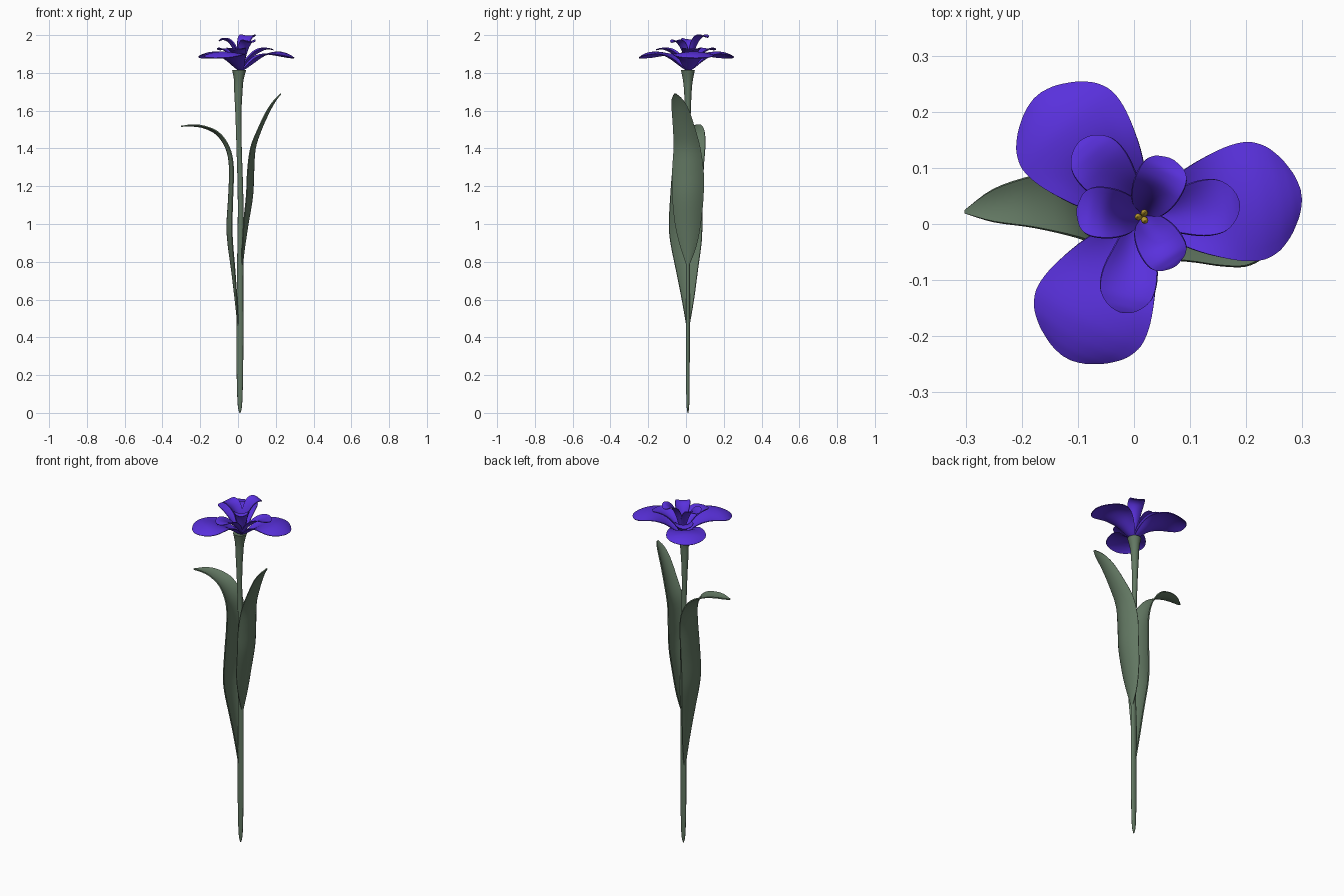
import bpy, bmesh, math
from mathutils import Vector

if "Cube" in bpy.data.objects:
    bpy.data.objects.remove(bpy.data.objects["Cube"])


def material(name, rgb):
    m = bpy.data.materials.new(name)
    m.diffuse_color = (*rgb, 1)
    m.use_nodes = True
    m.node_tree.nodes["Principled BSDF"].inputs["Base Color"].default_value = m.diffuse_color
    return m


GREEN = material("leaf green", (0.125, 0.19, 0.125))
PURPLE = material("petal purple", (0.10, 0.03, 0.72))
YELLOW = material("stamen yellow", (0.55, 0.36, 0.03))


def smooth_rows(rows, n=4):
    """Catmull-Rom interpolation of rows of numbers."""
    out = []
    for i in range(len(rows) - 1):
        p = [rows[max(0, min(len(rows) - 1, i + k))] for k in (-1, 0, 1, 2)]
        for j in range(n):
            t = j / n
            out.append([0.5 * (2 * b + (c - a) * t + (2 * a - 5 * b + 4 * c - d) * t * t
                               + (3 * b - a - 3 * c + d) * t ** 3) for a, b, c, d in zip(*p)])
    return out + [list(rows[-1])]


def finish(name, bm, mat):
    bmesh.ops.recalc_face_normals(bm, faces=bm.faces[:])
    me = bpy.data.meshes.new(name)
    bm.to_mesh(me)
    bm.free()
    me.materials.append(mat)
    me.shade_smooth()
    me.set_sharp_from_angle(angle=math.radians(50))
    ob = bpy.data.objects.new(name, me)
    bpy.context.collection.objects.link(ob)
    return ob


def ribbon(name, rows, angle, mat, thick, cols=10):
    """Cupped blade; rows are x, y, z, half width, cup."""
    side = Vector((-math.sin(angle), math.cos(angle), 0))
    rows = smooth_rows(rows)
    pts = [Vector(r[:3]) for r in rows]
    bm = bmesh.new()
    grid = []
    for i, r in enumerate(rows):
        tan = (pts[min(i + 1, len(pts) - 1)] - pts[max(i - 1, 0)]).normalized()
        nor = tan.cross(side).normalized()
        w = max(r[3], 0.002)
        line = []
        for j in range(cols + 1):
            v = 2 * j / cols - 1
            line.append(bm.verts.new(pts[i] + side * v * w + nor * (r[4] * w * v * v)))
        grid.append(line)
    for a, b in zip(grid, grid[1:]):
        for j in range(cols):
            bm.faces.new((a[j], a[j + 1], b[j + 1], b[j]))
    bmesh.ops.recalc_face_normals(bm, faces=bm.faces[:])
    bmesh.ops.solidify(bm, geom=bm.faces[:], thickness=thick)
    return finish(name, bm, mat)


def tube(name, rows, mat, sides=16):
    """Elliptical tube; rows are x, y, z, radius x, radius y."""
    bm = bmesh.new()
    rings = []
    for x, y, z, rx, ry in smooth_rows(rows):
        rings.append([bm.verts.new((x + rx * math.cos(k * math.tau / sides),
                                    y + ry * math.sin(k * math.tau / sides), z)) for k in range(sides)])
    for a, b in zip(rings, rings[1:]):
        for k in range(sides):
            n = (k + 1) % sides
            bm.faces.new((a[k], a[n], b[n], b[k]))
    bm.faces.new(rings[0])
    bm.faces.new(rings[-1])
    return finish(name, bm, mat)


CX, CY = 0.015, 0.013


def petal(name, degrees, profile, lift=0.0, scale=1.0):
    """Profile rows are radius, z, half width, cup."""
    a = math.radians(degrees)
    z0 = profile[0][1]
    rows = [(CX + r * scale * math.cos(a), CY + r * scale * math.sin(a),
             z + lift * (z - z0), w * scale, c) for r, z, w, c in profile]
    return ribbon(name, rows, a, PURPLE, 0.004)


# Stem with swollen top under the flower
tube("stem", [
    (.01, .01, 0, .003, .002), (.01, .01, .06, .013, .008), (.01, .01, .3, .018, .010),
    (.011, .01, .7, .017, .011), (.014, .01, 1.1, .015, .012), (.006, .01, 1.4, .014, .012),
    (.002, .01, 1.58, .016, .015), (.002, .01, 1.7, .022, .020), (.004, .01, 1.76, .025, .026),
    (.006, .01, 1.815, .037, .037)], GREEN)

# Two long leaves wrapping the stem
ribbon("left_leaf", [
    (.004, .01, .45, .004, .3), (-.012, .01, .6, .03, .3), (-.03, .005, .75, .055, .3),
    (-.05, 0, .9, .08, .3), (-.055, -.002, 1.0, .086, .3), (-.046, .003, 1.15, .084, .25),
    (-.042, .012, 1.3, .08, .25), (-.06, .028, 1.4, .072, .25), (-.11, .038, 1.475, .06, .25),
    (-.18, .04, 1.512, .045, .2), (-.25, .033, 1.522, .028, .2), (-.302, .022, 1.52, .003, 0)],
    math.pi, GREEN, 0.006)
ribbon("right_leaf", [
    (.02, .01, .78, .004, .3), (.032, .012, .88, .04, .3), (.05, .01, 1.0, .066, .35),
    (.074, .01, 1.15, .08, .4), (.08, .01, 1.28, .08, .4), (.088, .005, 1.4, .068, .35),
    (.12, -.01, 1.5, .056, .3), (.165, -.03, 1.6, .043, .3), (.2, -.047, 1.66, .027, .2),
    (.225, -.058, 1.692, .004, 0)], 0, GREEN, 0.006)

# Three broad outer petals, arching over
outer = [(.004, 1.813, .012, .3), (.03, 1.828, .032, .4), (.07, 1.856, .055, .4),
         (.115, 1.888, .083, .15), (.16, 1.908, .102, -.08), (.205, 1.913, .106, -.18),
         (.24, 1.906, .094, -.2), (.265, 1.895, .070, -.2), (.28, 1.885, .040, -.15),
         (.286, 1.88, .008, 0)]
for i, d in enumerate((8, 131, 242)):
    petal(f"outer_petal_{i + 1}", d, outer)

# Three middle petals lying above them
middle = [(.004, 1.82, .010, .3), (.03, 1.856, .024, .5), (.07, 1.893, .036, .5),
          (.11, 1.918, .048, .3), (.14, 1.928, .047, .1), (.16, 1.928, .034, 0),
          (.171, 1.925, .018, 0), (.175, 1.923, .004, 0)]
for i, d in enumerate((8, 129, 258)):
    petal(f"middle_petal_{i + 1}", d, middle)

# Three small upright petals curling outward
upright = [(.006, 1.825, .010, .3), (.02, 1.88, .022, .5), (.04, 1.935, .034, .5),
           (.065, 1.972, .043, .35), (.09, 1.985, .043, .2), (.107, 1.983, .032, .1),
           (.115, 1.98, .016, 0), (.118, 1.978, .004, 0)]
for i, (d, lift, s) in enumerate(((63, .07, .98), (174, -.05, 1.0), (303, -.1, .9))):
    petal(f"upright_petal_{i + 1}", d, upright, lift, s)

# Yellow stamens at the centre
for i in range(3):
    a = math.radians(63 + 120 * i)
    c, s = math.cos(a), math.sin(a)
    tube(f"stamen_{i + 1}", [
        (CX + r * c, CY + r * s, z, w, w) for r, z, w in
        ((.002, 1.82, .003), (.004, 1.87, .003), (.006, 1.89, .006),
         (.008, 1.91, .006), (.009, 1.922, .001))], YELLOW, 8)
